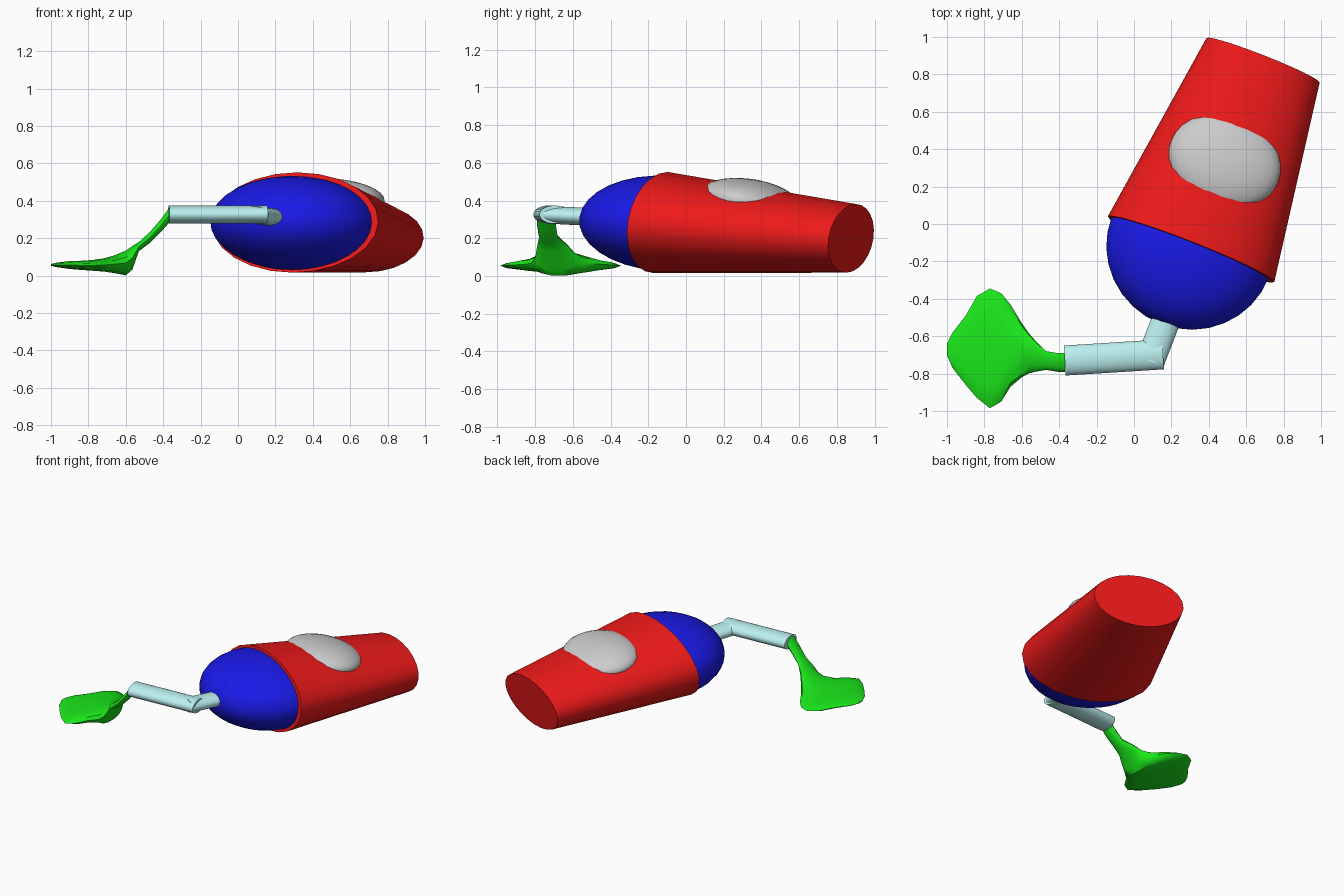
import bpy, bmesh, math
from mathutils import Vector, Matrix

if "Cube" in bpy.data.objects:
    bpy.data.objects.remove(bpy.data.objects["Cube"])


def frame(centre, x, y, z):
    """Matrix from an origin and three (possibly skewed) scaled axes."""
    m = Matrix((x, y, z)).transposed().to_4x4()
    m.translation = Vector(centre)
    return m


def finish(name, bm, colour=None, angle=35):
    bmesh.ops.recalc_face_normals(bm, faces=bm.faces)
    mesh = bpy.data.meshes.new(name)
    bm.to_mesh(mesh)
    bm.free()
    ob = bpy.data.objects.new(name, mesh)
    bpy.context.collection.objects.link(ob)
    if colour:
        mat = bpy.data.materials.new(name + "_colour")
        mat.diffuse_color = (*colour, 1)
        mat.use_nodes = True
        mat.node_tree.nodes["Principled BSDF"].inputs["Base Color"].default_value = mat.diffuse_color
        mesh.materials.append(mat)
    bpy.ops.object.select_all(action='DESELECT')
    ob.select_set(True)
    bpy.context.view_layer.objects.active = ob
    bpy.ops.object.shade_smooth_by_angle(angle=math.radians(angle))
    return ob


def ellipsoid(name, matrix, colour=None):
    bm = bmesh.new()
    bmesh.ops.create_uvsphere(bm, u_segments=32, v_segments=16, radius=1, matrix=matrix)
    return finish(name, bm, colour)


def tube(name, start, end, side, up, ratio, sides, colour):
    """Elliptical capped tube between two points, tapering by ratio."""
    start, end = Vector(start), Vector(end)
    bm = bmesh.new()
    bmesh.ops.create_cone(bm, cap_ends=True, segments=sides, radius1=1, radius2=ratio,
                          depth=1, matrix=frame((start + end) / 2, side, up, end - start))
    return finish(name, bm, colour)


# Shared body axes: sideways, up and along the body
SIDE = Vector((-0.931, 0.366, 0))
UP = Vector((0.045, 0.14, 1))
ALONG = Vector((0.362, 0.928, -0.08))
RED, BLUE, CYAN, GREEN = (0.85, 0.01, 0.01), (0.01, 0.01, 0.8), (0.5, 0.87, 0.87), (0.01, 0.8, 0.01)

# Body, front cap and top bump
tube("body", (0.305, -0.135, 0.284), (0.69, 0.875, 0.2),
     SIDE * 0.478, UP * 0.268, 0.68, 24, RED)
ellipsoid("front_dome", frame((0.30, -0.125, 0.28), SIDE * 0.45, ALONG * -0.44, UP * 0.25), BLUE)
ellipsoid("top_bump", frame((0.485, 0.335, 0.41), SIDE * 0.307,
                            Vector((0.366, 0.93, -0.157)) * -0.25, UP * 0.103))

# Two arm segments
tube("upper_arm", (0.20, -0.44, 0.31), (0.086, -0.735, 0.325),
     SIDE * 0.077, Vector((0, 0, 0.047)), 1, 32, CYAN)
tube("forearm", (0.155, -0.697, 0.326), (-0.37, -0.73, 0.326),
     Vector((-0.005, 0.08, 0)), Vector((0, 0, 0.048)), 1, 32, CYAN)

# Paddle-shaped hand: cross-sections as x, y range, z range
sections = [
    (-0.37, -0.79, -0.69, 0.28, 0.36), (-0.41, -0.79, -0.69, 0.235, 0.305),
    (-0.47, -0.78, -0.68, 0.175, 0.235), (-0.53, -0.79, -0.62, 0.13, 0.18),
    (-0.565, -0.80, -0.58, 0.03, 0.16), (-0.60, -0.82, -0.53, 0.0, 0.135),
    (-0.66, -0.87, -0.43, 0.012, 0.11), (-0.71, -0.95, -0.37, 0.02, 0.095),
    (-0.77, -0.985, -0.345, 0.025, 0.085), (-0.84, -0.93, -0.385, 0.03, 0.08),
    (-0.90, -0.86, -0.49, 0.035, 0.078), (-0.97, -0.77, -0.58, 0.045, 0.07),
    (-1.0, -0.70, -0.64, 0.053, 0.062),
]
N = 14
bm = bmesh.new()
rings = []
for x, y0, y1, z0, z1 in sections:
    ring = []
    for i in range(N):
        a = 2 * math.pi * i / N
        ring.append(bm.verts.new((x, (y0 + y1) / 2 + (y1 - y0) / 2 * math.cos(a),
                                  (z0 + z1) / 2 + (z1 - z0) / 2 * math.sin(a))))
    rings.append(ring)
for r, s in zip(rings, rings[1:]):
    for i in range(N):
        j = (i + 1) % N
        bm.faces.new((r[i], r[j], s[j], s[i]))
bm.faces.new(rings[0])
bm.faces.new(rings[-1])
finish("hand", bm, GREEN, 40)
